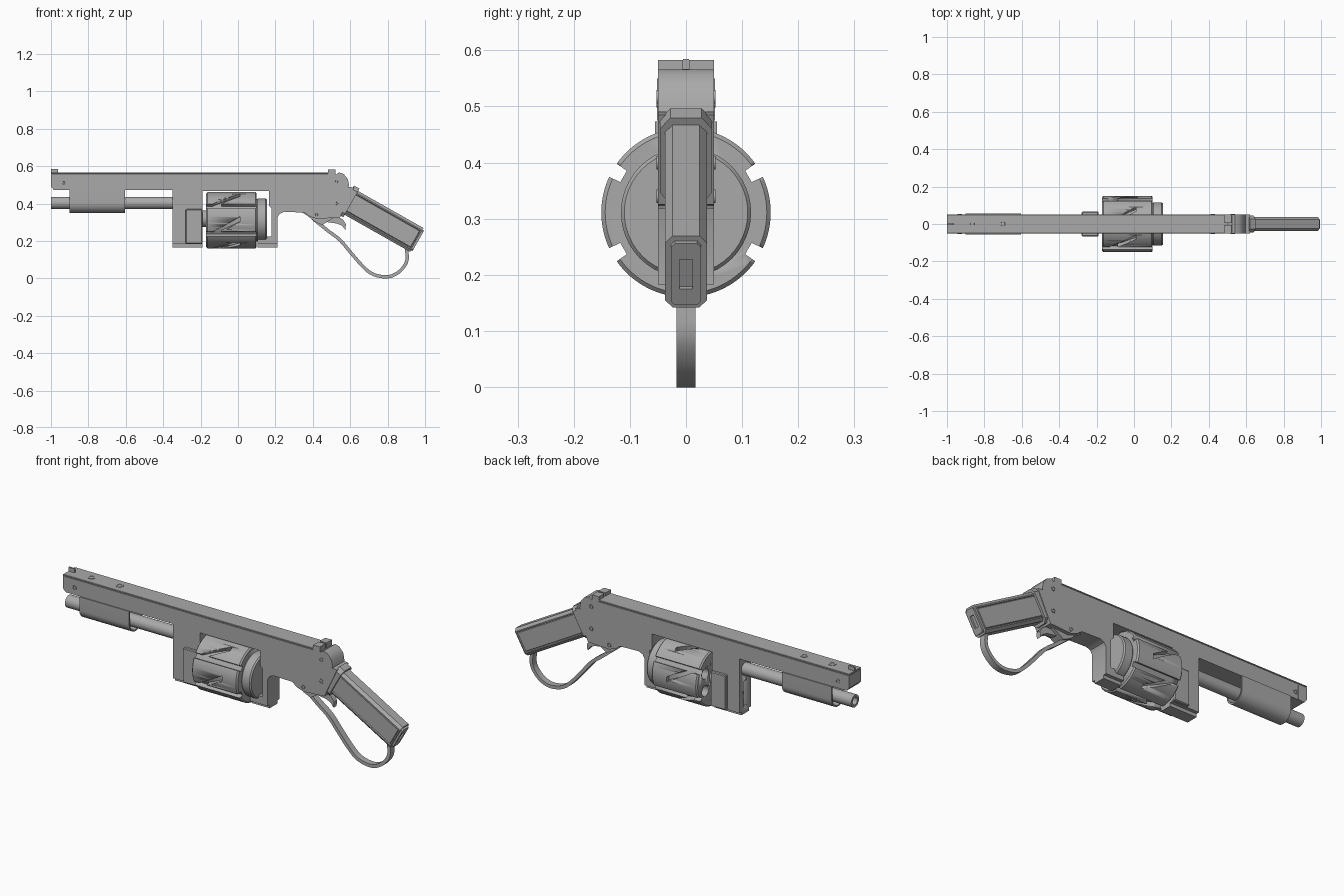
import bpy, bmesh, math
from mathutils import Vector, Matrix

if "Cube" in bpy.data.objects:
    bpy.data.objects.remove(bpy.data.objects["Cube"])

steel = bpy.data.materials.new("grey_steel")
steel.use_nodes = True
GREY = (0.4, 0.4, 0.4, 1)
steel.diffuse_color = GREY
steel.node_tree.nodes["Principled BSDF"].inputs["Base Color"].default_value = GREY


def finish(name, bm, angle=35):
    bmesh.ops.recalc_face_normals(bm, faces=bm.faces)
    mesh = bpy.data.meshes.new(name)
    bm.to_mesh(mesh)
    bm.free()
    mesh.materials.append(steel)
    ob = bpy.data.objects.new(name, mesh)
    bpy.context.collection.objects.link(ob)
    activate(ob)
    bpy.ops.object.shade_smooth_by_angle(angle=math.radians(angle))
    return ob


def activate(ob):
    bpy.ops.object.select_all(action='DESELECT')
    ob.select_set(True)
    bpy.context.view_layer.objects.active = ob


def extrude_profile(bm, pts, half):
    """Side profile in x/z, thickened along y."""
    face = bm.faces.new([bm.verts.new((x, -half, z)) for x, z in pts])
    new = bmesh.ops.extrude_face_region(bm, geom=[face])["geom"]
    bmesh.ops.translate(bm, vec=(0, 2 * half, 0),
                        verts=[g for g in new if isinstance(g, bmesh.types.BMVert)])
    return bm


def plate(name, pts, half, bevel=0):
    bm = extrude_profile(bmesh.new(), pts, half)
    if bevel:
        bmesh.ops.bevel(bm, geom=bm.edges[:], offset=bevel, segments=1, affect='EDGES')
    return finish(name, bm)


def box(name, x, y, z, bevel=0):
    bm = bmesh.new()
    bmesh.ops.create_cube(bm, size=1)
    for v in bm.verts:
        v.co = [r[0] if c < 0 else r[1] for c, r in zip(v.co, (x, y, z))]
    if bevel:
        bmesh.ops.bevel(bm, geom=bm.edges[:], offset=bevel, segments=1, affect='EDGES')
    return finish(name, bm)


def lathe(name, profile, z, y=0, sides=48, closed=False):
    """Spin (x, radius) points around an x axis at height z."""
    bm = bmesh.new()
    rings = [[bm.verts.new((x, y + r * math.cos(math.tau * i / sides),
                            z + r * math.sin(math.tau * i / sides)))
              for i in range(sides)] for x, r in profile]
    pairs = list(zip(rings, rings[1:] + (rings[:1] if closed else [])))
    for a, b in pairs:
        for i in range(sides):
            j = (i + 1) % sides
            bm.faces.new((a[i], a[j], b[j], b[i]))
    if not closed:
        bm.faces.new(rings[0])
        bm.faces.new(rings[-1])
    return finish(name, bm)


def cut(target, cutter):
    cutter.hide_render = True
    mod = target.modifiers.new("cut", 'BOOLEAN')
    mod.operation, mod.object, mod.solver = 'DIFFERENCE', cutter, 'EXACT'
    activate(target)
    bpy.ops.object.modifier_apply(modifier=mod.name)
    bpy.data.objects.remove(cutter)


# Frame: barrel housing, front block, cylinder window and receiver in one profile
bm = extrude_profile(bmesh.new(), [
    (-1, .49), (-.985, .473), (-.35, .473), (-.35, .165), (-.19, .165), (-.19, .468),
    (.165, .468), (.165, .39), (.18, .375), (.18, .225), (.105, .225), (.105, .165),
    (.21, .165), (.21, .325), (.222, .345), (.245, .355), (.355, .352), (.385, .33),
    (.42, .318), (.545, .325), (.62, .485), (.585, .49), (.58, .515), (.567, .537),
    (.55, .551), (.53, .556), (-1, .556)], .05)
low = [e for e in bm.edges if all(v.co.z < .17 for v in e.verts)
       and abs(e.verts[0].co.y - e.verts[1].co.y) < .01]
bmesh.ops.bevel(bm, geom=low, offset=.018, segments=2, affect='EDGES')
frame = finish("frame", bm)
cut(frame, box("slot_cutter", (-.4, -.31), (-.012, .012), (.2, .34), .004))

box("top_rail_seam", (-.998, .5), (-.045, .045), (.55, .56))
box("top_rail", (-1, .5), (-.05, .05), (.559, .565), .001)
box("front_sight", (-1, -.963), (-.005, .005), (.56, .585))
for side in (-1, 1):
    box("rear_sight", (.48, .52), sorted((side * .005, side * .05)), (.555, .583))
    box("nose_seam", (-.953, -.947), sorted((side * .049, side * .0515)), (.475, .55))
    box("window_side_plate", (-.28, -.19), sorted((side * .045, side * .066)), (.185, .37), .004)

# Barrel, bore and the U-shaped sleeve hanging from the housing
BARREL_Z = .403
lathe("barrel", [(-1, .02), (-1, .033), (-.34, .033), (-.34, .02)], BARREL_Z, closed=True)
bm = bmesh.new()


def sleeve_ring(x):
    outer = [(.055, .473)] + [(.055 * math.cos(a), BARREL_Z + .055 * math.sin(a))
             for a in (-math.pi * i / 20 for i in range(21))] + [(-.055, .473)]
    inner = [(y * .86, BARREL_Z + (z - BARREL_Z) * (.86 if z < BARREL_Z else 1)) for y, z in outer]
    return [bm.verts.new((x, y, z)) for y, z in outer + inner[::-1]]


a, b = sleeve_ring(-.9), sleeve_ring(-.605)
n = len(a)
for i in range(n):
    bm.faces.new((a[i], a[(i + 1) % n], b[(i + 1) % n], b[i]))
for ring in (a, b):
    for i in range(n // 2 - 1):
        bm.faces.new((ring[i], ring[i + 1], ring[n - 2 - i], ring[n - 1 - i]))
finish("barrel_sleeve", bm)

# Revolving cylinder with chambers and zigzag grooves
AXIS_Z = .311
drum = lathe("cylinder", [(-.17, .144), (-.163, .151), (.093, .151), (.1, .144)], AXIS_Z, sides=96)
lathe("axle_collar", [(-.2, .045), (-.16, .045)], AXIS_Z + .008)
lathe("recoil_shield", [(.095, .108), (.105, .116), (.148, .116), (.155, .11)], AXIS_Z)


def groove(x0, x1, a0, a1, steps):
    """Six curved bars running from angle a0 to a1 along the cylinder."""
    bm = bmesh.new()
    for k in range(6):
        rings = []
        for i in range(steps + 1):
            t = i / steps
            mid = math.radians(a0 + (a1 - a0) * t + 60 * k)
            rings.append([bm.verts.new((x0 + (x1 - x0) * t, r * math.cos(mid + w),
                                        AXIS_Z + r * math.sin(mid + w)))
                          for r, w in ((.129, -.09), (.17, -.09), (.17, .09), (.129, .09))])
        for p, q in zip(rings, rings[1:]):
            for i in range(4):
                j = (i + 1) % 4
                bm.faces.new((p[i], p[j], q[j], q[i]))
        bm.faces.new(rings[0])
        bm.faces.new(rings[-1])
    return finish("groove_cutter", bm)


cut(drum, groove(-.2, .13, 30, 30, 1))
cut(drum, groove(.01, -.135, -2, 30, 8))
for k in range(6):
    ang = math.radians(30 + 60 * k)
    cut(drum, lathe("chamber_cutter", [(-.2, .028), (.06, .028)],
                    AXIS_Z + .092 * math.sin(ang), .092 * math.cos(ang), 24))

# Grip: built along x, then swung down behind the frame
GRIP = Matrix.Translation((.596, 0, .409)) @ Matrix.Rotation(math.radians(29.5), 4, 'Y')


def octagon_bar(name, u0, u1, high, wide, cham_v, cham_y, panels=False):
    bm = bmesh.new()
    section = [(wide, high - cham_v), (wide - cham_y, high), (cham_y - wide, high),
               (-wide, high - cham_v), (-wide, cham_v - high), (cham_y - wide, -high),
               (wide - cham_y, -high), (wide, cham_v - high)]
    face = bm.faces.new([bm.verts.new((u0, y, v)) for y, v in section])
    new = bmesh.ops.extrude_face_region(bm, geom=[face])["geom"]
    bmesh.ops.translate(bm, vec=(u1 - u0, 0, 0),
                        verts=[g for g in new if isinstance(g, bmesh.types.BMVert)])
    bmesh.ops.recalc_face_normals(bm, faces=bm.faces)
    if panels:
        rim = [e for e in bm.edges if all(v.co.x > u1 - .001 for v in e.verts)]
        bmesh.ops.bevel(bm, geom=rim, offset=.01, segments=2, affect='EDGES')
        bm.normal_update()
        sides = [f for f in bm.faces if abs(f.normal.y) > .95 and f.calc_area() > .01]
        bmesh.ops.inset_individual(bm, faces=sides, thickness=.008, depth=0)
        bmesh.ops.inset_individual(bm, faces=sides, thickness=.003, depth=-.006)
        bmesh.ops.inset_individual(bm, faces=sides, thickness=.004, depth=.004)
    bm.transform(GRIP)
    return finish(name, bm, 20)


grip = octagon_bar("grip", 0, .423, .073, .037, .014, .013, True)
octagon_bar("grip_collar", -.022, .012, .088, .046, .022, .018)
slot = box("butt_slot_cutter", (.413, .45), (-.012, .012), (-.03, .03))
slot.data.transform(GRIP)
cut(grip, slot)

# Lever loop as a swept flat band
KEYS = [Vector(p) for p in (
    (.40, .32), (.48, .255), (.545, .205), (.605, .135), (.66, .072), (.71, .028),
    (.765, .010), (.815, .011), (.86, .034), (.895, .075), (.905, .115), (.90, .17))]
path = []
for i in range(1, len(KEYS) - 2):
    p0, p1, p2, p3 = KEYS[i - 1:i + 3]
    for s in range(4):
        t = s / 4
        path.append(.5 * (2 * p1 + (p2 - p0) * t + (2 * p0 - 5 * p1 + 4 * p2 - p3) * t * t
                          + (3 * p1 - p0 - 3 * p2 + p3) * t ** 3))
path = [KEYS[0]] + path + KEYS[-2:]
left, right = [], []
for i, p in enumerate(path):
    d = (path[min(i + 1, len(path) - 1)] - path[max(i - 1, 0)]).normalized()
    side = Vector((-d.y, d.x)) * .009
    left.append(p + side)
    right.append(p - side)
plate("lever_loop", [tuple(p) for p in left + right[::-1]], .017)

plate("lever_pivot", [(.33, .36), (.42, .36), (.53, .335), (.45, .285), (.41, .303),
                      (.37, .335)], .03)
plate("trigger", [(.44, .335), (.53, .33), (.56, .315), (.577, .29), (.574, .258),
                  (.558, .28), (.53, .293), (.48, .3)], .013)
plate("hammer", [(.52, .553), (.54, .566), (.565, .558), (.588, .53), (.595, .49), (.54, .49)], .05)


# Screws on the sides and the top
def screw(name, loc, radius, turn):
    bm = bmesh.new()
    bmesh.ops.create_cone(bm, cap_ends=True, segments=20, radius1=radius, radius2=radius, depth=.006)
    top = [f for f in bm.faces if f.normal.z > .9]
    bmesh.ops.inset_individual(bm, faces=top, thickness=radius * .4, depth=0)
    bmesh.ops.inset_individual(bm, faces=top, thickness=radius * .1, depth=-.004)
    bm.transform(Matrix.Translation(loc) @ Matrix.Rotation(turn, 4, 'X'))
    return finish(name, bm)


for side in (-1, 1):
    for x, z in ((-.932, .51), (.527, .517), (.527, .4), (.42, .34)):
        screw("side_screw", (x, side * .05, z), .012, -side * math.pi / 2)
for x in (-.865, -.7):
    screw("top_screw", (x, 0, .564), .02, 0)
